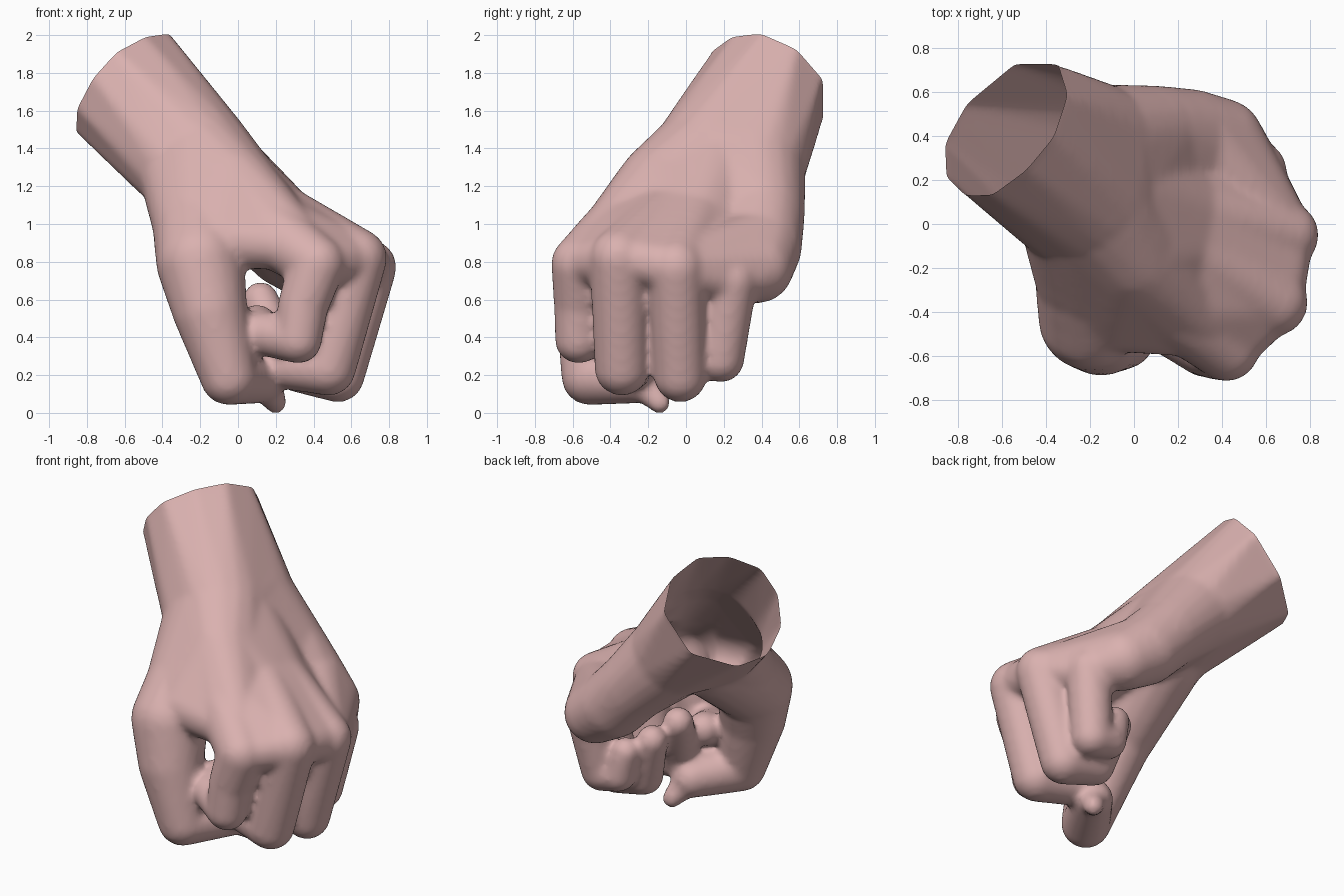
import bpy, bmesh
from mathutils import Vector

cube = bpy.data.objects.get("Cube")
if cube:
    bpy.data.objects.remove(cube)

# Single skin colour
skin = bpy.data.materials.new("skin_pink")
skin.use_nodes = True
tone = (0.7, 0.44, 0.43, 1)
skin.diffuse_color = tone
bsdf = skin.node_tree.nodes["Principled BSDF"]
bsdf.inputs["Base Color"].default_value = tone
bsdf.inputs["Roughness"].default_value = 0.8

bm = bmesh.new()


def hull(*balls):
    """Rounded solid wrapped around balls given as (x, y, z, radius)."""
    part = bmesh.new()
    for x, y, z, r in balls:
        made = bmesh.ops.create_icosphere(part, subdivisions=3, radius=r)
        bmesh.ops.translate(part, verts=made["verts"], vec=(x, y, z))
    res = bmesh.ops.convex_hull(part, input=part.verts[:])
    loose = set(res["geom_interior"]) | set(res["geom_unused"])
    bmesh.ops.delete(part, geom=[v for v in loose if isinstance(v, bmesh.types.BMVert)],
                     context="VERTS")
    bmesh.ops.recalc_face_normals(part, faces=part.faces[:])
    temp = bpy.data.meshes.new("temp")
    part.to_mesh(temp)
    part.free()
    bm.from_mesh(temp)
    bpy.data.meshes.remove(temp)


def chain(*balls):
    """Jointed limb: a tapered segment between each pair of joints."""
    for a, b in zip(balls, balls[1:]):
        hull(a, b)


def slim(ball, factor=0.86):
    """Same ball with a smaller radius."""
    return (*ball[:3], ball[3] * factor)


def mid_bone(root, knuckle):
    """Ball halfway along the back of the hand, sunk a little."""
    spot = Vector(root[:3]).lerp(Vector(knuckle[:3]), 0.5) - Vector((0.04, 0, 0.02))
    return (*spot, 0.19)


# Rim of the open forearm
rim = [(-0.37, 0.40, 2.0), (-0.49, 0.25, 1.98), (-0.64, 0.14, 1.9),
       (-0.76, 0.14, 1.77), (-0.84, 0.22, 1.61), (-0.85, 0.37, 1.49),
       (-0.76, 0.54, 1.46), (-0.54, 0.715, 1.55), (-0.34, 0.71, 1.75),
       (-0.31, 0.58, 1.92)]
rim_balls = [(x, y, z, 0.01) for x, y, z in rim]
beyond = [(x - 0.2, y + 0.1, z + 0.22, 0.01) for x, y, z in rim]

# Forearm and wrist; the forearm runs past the rim and is cut later
wrist_thumb = (-0.2, 0.1, 1.33, 0.3)
wrist_side = (-0.28, 0.04, 1.27, 0.245)
wrist_little = (-0.15, 0.37, 1.3, 0.265)
hull(wrist_thumb, wrist_side, wrist_little, *rim_balls)
hull(*rim_balls, *beyond)

# Fingers: knuckle, (mid bone), middle joint, end joint, tip
fingers = [
    [(0.42, -0.565, 0.79, 0.15), (0.345, -0.565, 0.57, 0.135), (0.32, -0.57, 0.385, 0.125),
     (0.14, -0.47, 0.42, 0.118), (0.1, -0.33, 0.47, 0.105)],
    [(0.635, -0.355, 0.82, 0.155), (0.48, -0.34, 0.235, 0.145),
     (0.25, -0.29, 0.25, 0.125), (0.12, -0.09, 0.6, 0.095)],
    [(0.69, -0.05, 0.77, 0.15), (0.53, -0.03, 0.195, 0.14),
     (0.31, 0.0, 0.23, 0.12), (0.2, 0.07, 0.52, 0.095)],
    [(0.555, 0.24, 0.7, 0.14), (0.49, 0.185, 0.285, 0.125),
     (0.36, 0.19, 0.3, 0.11), (0.31, 0.19, 0.46, 0.09)],
]
for finger in fingers:
    chain(*finger)
knuckles = [finger[0] for finger in fingers]
first, second, third, little = knuckles

# Back of the hand: a bone to each knuckle, with skin between neighbours
palm_root = (-0.13, 0.16, 1.27, 0.27)
thumb_side_root = (-0.03, -0.13, 1.2, 0.235)
roots = [thumb_side_root, palm_root, palm_root, palm_root]
bones = [mid_bone(r, k) for r, k in zip(roots, knuckles)]
hull(wrist_thumb, thumb_side_root)
for bone, knuckle in zip(bones, knuckles):
    hull(bone, knuckle)
for i in range(3):
    hull(roots[i], roots[i + 1], bones[i], bones[i + 1])
    hull(bones[i], bones[i + 1], slim(knuckles[i]), slim(knuckles[i + 1]))

# Heel of the hand along the little finger side
heel = (0.09, 0.41, 1.05, 0.22)
heel_mid = (0.25, 0.4, 0.88, 0.215)
heel_end = (0.4, 0.38, 0.77, 0.19)
chain(wrist_little, heel, heel_mid, heel_end)
hull(palm_root, wrist_little, heel, bones[3])
hull(heel, heel_mid, bones[3], slim(little))
hull(heel_mid, heel_end, slim(little), slim(third))

# Thumb, folded beneath the fingers, with a small nail tip
thumb_base = (-0.2, -0.43, 0.8, 0.235)
chain((-0.2, -0.03, 1.15, 0.27), thumb_base, (-0.15, -0.49, 0.55, 0.2),
      (-0.05, -0.51, 0.19, 0.15), (0.125, -0.24, 0.175, 0.125))
hull((0.125, -0.24, 0.175, 0.1), (0.2, -0.14, 0.055, 0.06))

# Web between thumb and first finger
web = (-0.1, -0.42, 0.92, 0.16)
hull(wrist_thumb, wrist_side, slim(thumb_base), web)
hull(wrist_thumb, thumb_side_root, web, (0.36, -0.49, 0.88, 0.12))

mesh = bpy.data.meshes.new("hand")
bm.to_mesh(mesh)
bm.free()
hand = bpy.data.objects.new("hand", mesh)
bpy.context.collection.objects.link(hand)

# Merge all parts into one soft skin
remesh = hand.modifiers.new("merge", "REMESH")
remesh.mode = "VOXEL"
remesh.voxel_size = 0.02
smooth = hand.modifiers.new("soften", "SMOOTH")
smooth.factor = 0.5
smooth.iterations = 9
graph = bpy.context.evaluated_depsgraph_get()
merged = bpy.data.meshes.new_from_object(hand.evaluated_get(graph))
hand.modifiers.clear()
hand.data = merged

# Cut the forearm open at the rim and shade smooth
bm = bmesh.new()
bm.from_mesh(merged)
bmesh.ops.bisect_plane(bm, geom=bm.verts[:] + bm.edges[:] + bm.faces[:],
                       plane_co=(-0.59, 0.41, 1.743), plane_no=(-0.655, 0.472, 0.588),
                       clear_outer=True)
for f in bm.faces:
    f.smooth = True
    f.material_index = 0
bm.to_mesh(merged)
bm.free()
merged.materials.clear()
merged.materials.append(skin)
